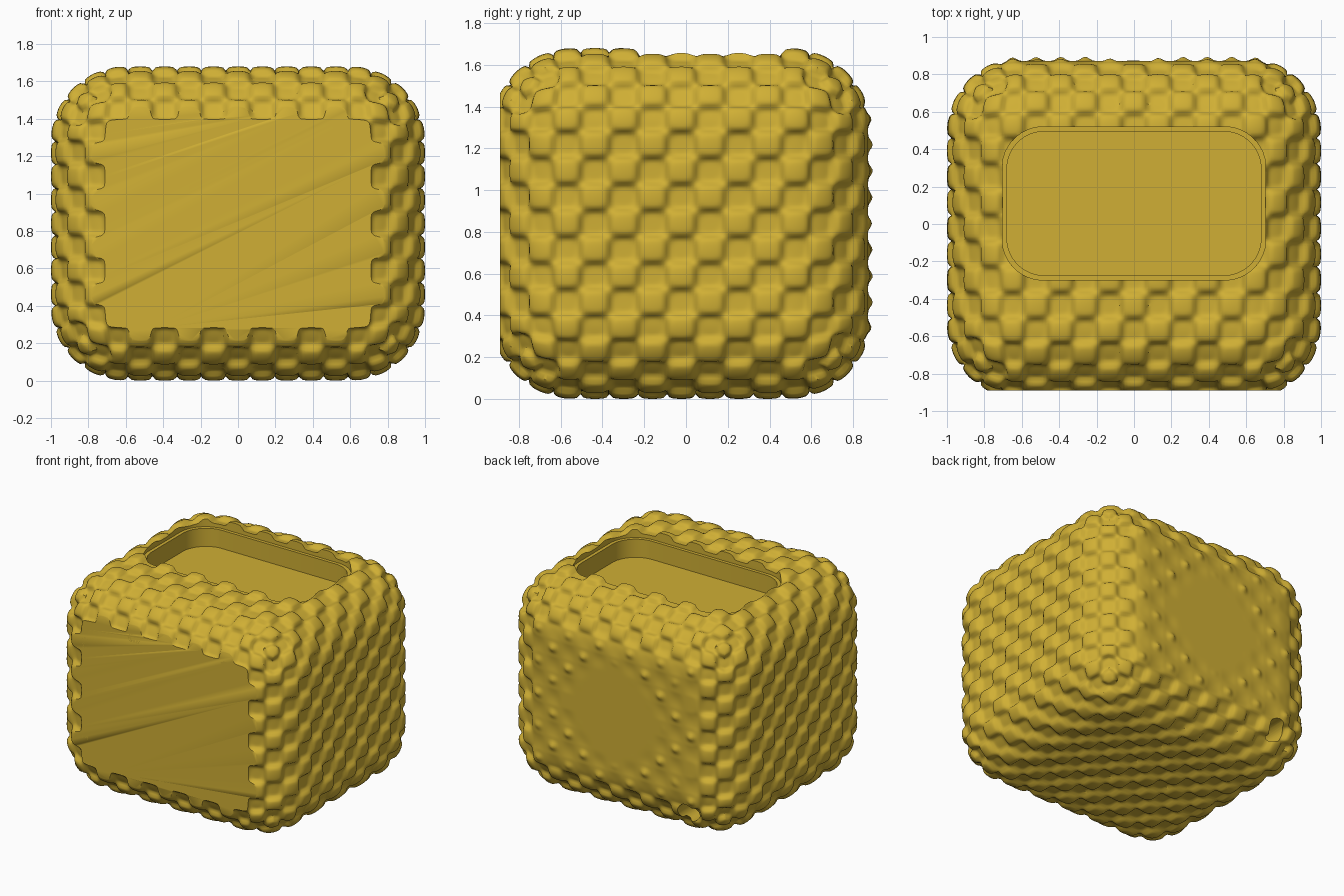
import bpy, bmesh, math
from mathutils import Vector

if "Cube" in bpy.data.objects:
    bpy.data.objects.remove(bpy.data.objects["Cube"], do_unlink=True)

gold = bpy.data.materials.new("warm_gold")
gold.use_nodes = True
COLOUR = (0.63, 0.43, 0.035, 1)
gold.diffuse_color = COLOUR
gold.node_tree.nodes["Principled BSDF"].inputs["Base Color"].default_value = COLOUR

RADIUS = 0.4
HALF = Vector((1.0, 0.9125, 0.84))        # rounded block before the front is cut
CENTRE = Vector((0, -0.0225, 0.84))
CORE = HALF - Vector((RADIUS,) * 3)
CELLS = (7, 6, 6)                         # weave cells from the middle to each edge
SIGN = (1, -1, -1)                        # keeps the checker continuous over edges
RELIEF = 0.035
STEPS = 116


def smooth(lo, hi, v):
    t = min(max((v - lo) / (hi - lo), 0), 1)
    return t * t * (3 - 2 * t)


def arc(a, axis):
    """Split a -1..1 face parameter into a flat position and a bend angle."""
    u = a * (CORE[axis] + RADIUS * math.pi / 4)
    flat = min(max(u, -CORE[axis]), CORE[axis])
    return flat, (u - flat) / RADIUS


def surface(axis, side, a, b):
    """Point on the woven rounded block."""
    i, j = (axis + 1) % 3, (axis + 2) % 3
    pi_, ti = arc(a, i)
    pj, tj = arc(b, j)
    base, n = Vector(), Vector()
    base[axis], base[i], base[j] = side * CORE[axis], pi_, pj
    n[axis], n[i], n[j] = side, math.tan(ti), math.tan(tj)
    n.normalize()
    t = SIGN[axis] * math.cos(math.pi * a * CELLS[i]) * math.cos(math.pi * b * CELLS[j])
    h = RELIEF * (0.5 + 0.5 * math.tanh(4 * t) - 1) + 0.006 * (max(t, 0) - 1)
    # the back is nearly flat, with scattered small dots
    w = smooth(0.9, 0.995, n.y)
    if w > 0:
        ring = smooth(0.3, 0.45, math.hypot(base.x, base.z))
        scatter = 0.5 + 0.5 * math.sin(base.x * 9 + 1) * math.cos(base.z * 11)
        dots = 0.022 * max(t, 0) ** 4 * ring * smooth(0.2, 0.6, scatter)
        h = h * (1 - w) + w * (dots - 0.018 - 0.006 * ring * max(-t, 0))
    return CENTRE + base + n * (RADIUS + h)


def add_object(name, bm):
    mesh = bpy.data.meshes.new(name)
    bm.to_mesh(mesh)
    bm.free()
    obj = bpy.data.objects.new(name, mesh)
    mesh.materials.append(gold)
    bpy.context.collection.objects.link(obj)
    return obj


# Woven body: six gridded faces wrapped round the block
bm = bmesh.new()
for axis in range(3):
    for side in (-1, 1):
        grid = [[bm.verts.new(surface(axis, side, 2 * p / STEPS - 1, 2 * q / STEPS - 1))
                 for q in range(STEPS + 1)] for p in range(STEPS + 1)]
        for p in range(STEPS):
            for q in range(STEPS):
                quad = [grid[p][q], grid[p + 1][q], grid[p + 1][q + 1], grid[p][q + 1]]
                bm.faces.new(quad if side > 0 else quad[::-1])
bmesh.ops.remove_doubles(bm, verts=bm.verts, dist=0.0005)

# Flat front panel
bmesh.ops.bisect_plane(bm, geom=bm.verts[:] + bm.edges[:] + bm.faces[:], dist=1e-5,
                       plane_co=(0, -0.89, 0), plane_no=(0, -1, 0), clear_outer=True)
bmesh.ops.holes_fill(bm, edges=[e for e in bm.edges if e.is_boundary], sides=0)
bmesh.ops.recalc_face_normals(bm, faces=bm.faces)
body = add_object("woven_body", bm)


def rounded_prism(name, hx, hy, r, z0, z1, cy):
    """Upright prism with rounded corners."""
    bm = bmesh.new()
    ring = []
    for k in range(40):
        ang = 2 * math.pi * (k + 0.5) / 40
        c, s = math.cos(ang), math.sin(ang)
        x = math.copysign(hx - r, c) + r * c
        y = math.copysign(hy - r, s) + r * s + cy
        ring.append(bm.verts.new((x, y, z0)))
    face = bm.faces.new(ring)
    out = bmesh.ops.extrude_face_region(bm, geom=[face])
    top = [g for g in out["geom"] if isinstance(g, bmesh.types.BMVert)]
    bmesh.ops.translate(bm, verts=top, vec=(0, 0, z1 - z0))
    bmesh.ops.recalc_face_normals(bm, faces=bm.faces)
    return add_object(name, bm)


# Top tray with a shallow lip, and the cable hole at the back
tray = rounded_prism("tray_cutter", 0.68, 0.385, 0.2, 1.47, 1.9, 0.11)
lip = rounded_prism("lip_cutter", 0.705, 0.41, 0.22, 1.61, 1.95, 0.11)
bpy.ops.mesh.primitive_cylinder_add(vertices=32, radius=0.075, depth=0.6,
                                    location=(-0.6, 0.85, 0.23),
                                    rotation=(math.pi / 2, 0, 0))
hole = bpy.context.object
hole.name = "cable_hole_cutter"
hole.data.materials.append(gold)

bpy.ops.object.select_all(action="DESELECT")
bpy.context.view_layer.objects.active = body
body.select_set(True)
for cutter in (tray, lip, hole):
    cutter.hide_render = True
    mod = body.modifiers.new(cutter.name, "BOOLEAN")
    mod.operation = "DIFFERENCE"
    mod.solver = "EXACT"
    mod.object = cutter
    bpy.ops.object.modifier_apply(modifier=mod.name)
    bpy.data.objects.remove(cutter, do_unlink=True)
bpy.ops.object.shade_smooth_by_angle(angle=math.radians(40))
